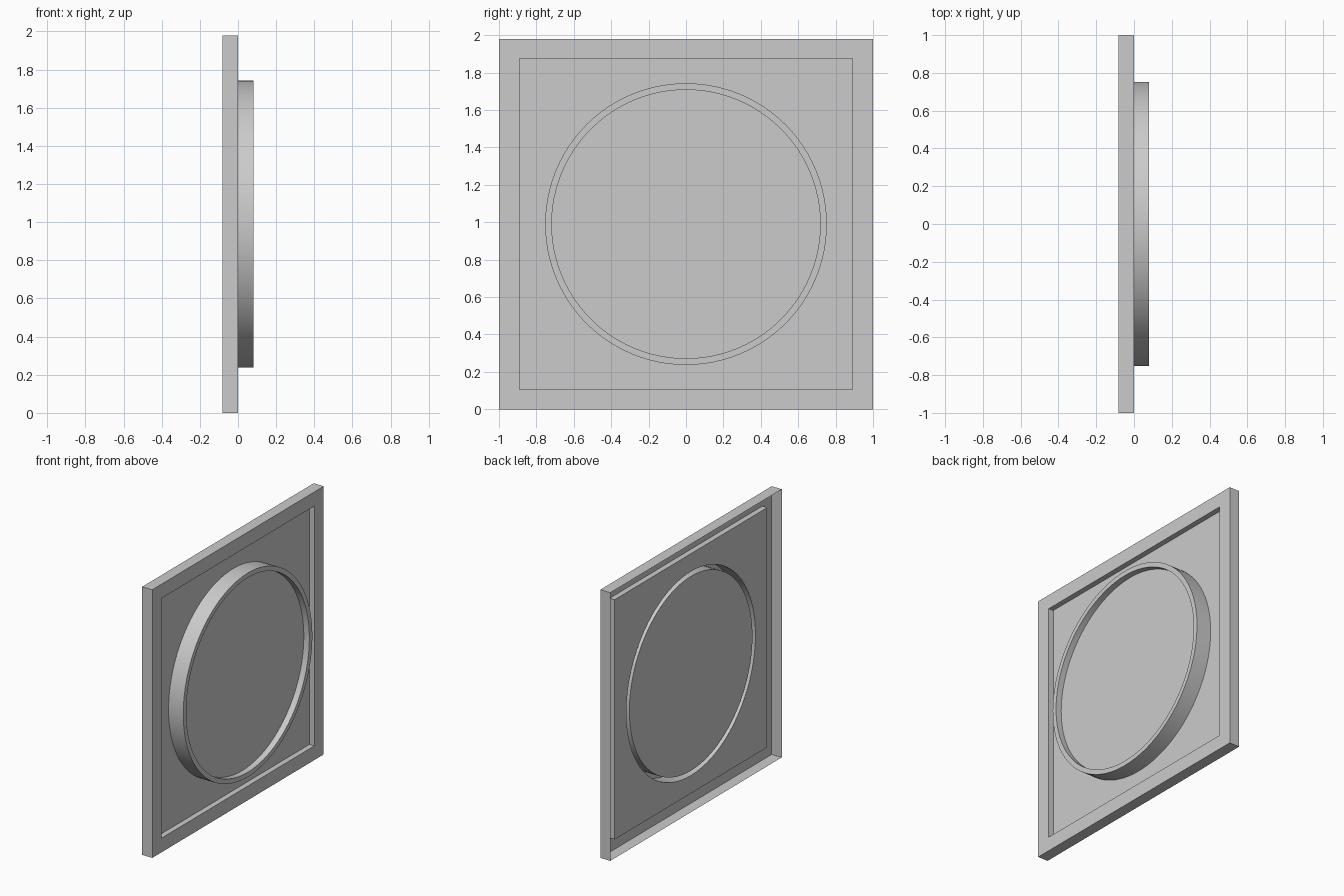
import bpy, bmesh, math

if "Cube" in bpy.data.objects:
    bpy.data.objects.remove(bpy.data.objects["Cube"])

ZC = 0.99          # height of the centre
SEG = 96


def square(y, z, x):
    return [(x, -y, ZC - z), (x, y, ZC - z), (x, y, ZC + z), (x, -y, ZC + z)]


def circle(r, x):
    return [(x, r * math.cos(2 * math.pi * i / SEG), ZC + r * math.sin(2 * math.pi * i / SEG))
            for i in range(SEG)]


def shell(name, rings, cap_first=False, cap_last=False, smooth=False, hole=None):
    """Skin successive rings; optionally cap the ends or punch a round hole in the last."""
    bm = bmesh.new()
    loops = [[bm.verts.new(p) for p in ring] for ring in rings]
    for a, b in zip(loops, loops[1:]):
        n = len(a)
        for i in range(n):
            j = (i + 1) % n
            bm.faces.new((a[i], a[j], b[j], b[i]))
    if cap_first:
        bm.faces.new(loops[0][::-1])
    if cap_last:
        bm.faces.new(loops[-1])
    if hole:
        # flat panel between the last ring and a round opening
        inner = [bm.verts.new(p) for p in hole]
        edges = []
        for lp in (loops[-1], inner):
            for i in range(len(lp)):
                v, w = lp[i], lp[(i + 1) % len(lp)]
                edges.append(bm.edges.get((v, w)) or bm.edges.new((v, w)))
        bmesh.ops.triangle_fill(bm, use_beauty=True, use_dissolve=False,
                                edges=edges, normal=(1, 0, 0))
    me = bpy.data.meshes.new(name)
    bm.to_mesh(me)
    bm.free()
    ob = bpy.data.objects.new(name, me)
    bpy.context.collection.objects.link(ob)
    if smooth:
        bpy.context.view_layer.objects.active = ob
        ob.select_set(True)
        bpy.ops.object.shade_smooth_by_angle(angle=math.radians(30))
        ob.select_set(False)
    return ob


# Square frame, open at the back, with a recessed panel around a round opening
shell("frame_panel",
      [square(1.0, 0.99, -0.082), square(1.0, 0.99, 0.0),
       square(0.89, 0.885, 0.0), square(0.89, 0.885, -0.04)],
      hole=circle(0.753, -0.04))

# Raised hollow ring standing on the panel
shell("ring_rim",
      [circle(0.753, -0.04), circle(0.753, 0.08), circle(0.718, 0.08), circle(0.718, 0.035)],
      smooth=True)

# Round plate inside the ring, with its flush centre outlined
shell("inner_plate",
      [circle(0.718, -0.04), circle(0.718, 0.035), circle(0.598, 0.035)],
      cap_first=True, smooth=True)
shell("centre_disc", [circle(0.598, 0.035)], cap_last=True)
